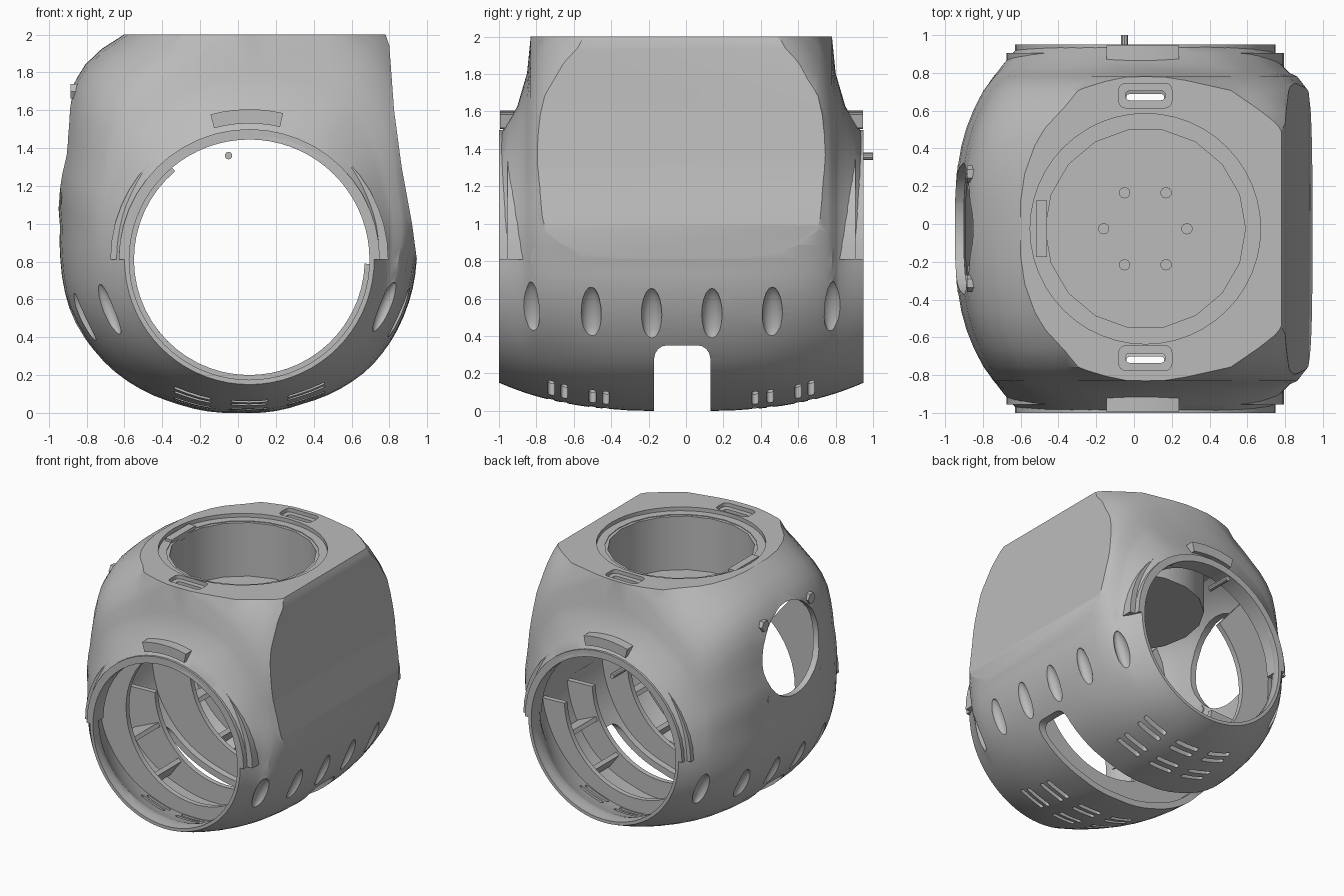
import bpy, bmesh
from math import sin, cos, atan2, radians, degrees, hypot, pi
from mathutils import Vector, Matrix

if "Cube" in bpy.data.objects:
    bpy.data.objects.remove(bpy.data.objects["Cube"])

grey = bpy.data.materials.new("plain grey")
grey.use_nodes = True
COL = (0.5, 0.5, 0.5, 1)
grey.diffuse_color = COL
grey.node_tree.nodes["Principled BSDF"].inputs["Base Color"].default_value = COL

CX, CZ, CY, HALF, END = 0.06, 0.81, -0.025, 0.975, 0.66


def finish(name, bm):
    bmesh.ops.recalc_face_normals(bm, faces=bm.faces[:])
    me = bpy.data.meshes.new(name)
    bm.to_mesh(me)
    bm.free()
    me.materials.append(grey)
    ob = bpy.data.objects.new(name, me)
    bpy.context.collection.objects.link(ob)
    return ob


def cut(ob, cutter):
    cutter.hide_render = True
    m = ob.modifiers.new("cut", 'BOOLEAN')
    m.operation, m.solver, m.object = 'DIFFERENCE', 'EXACT', cutter
    bpy.context.view_layer.objects.active = ob
    bpy.ops.object.modifier_apply(modifier=m.name)
    bpy.data.objects.remove(cutter)


def lerp_table(table, x):
    for (x0, v0), (x1, v1) in zip(table, table[1:]):
        if x <= x1:
            return v0 + (v1 - v0) * max(0, (x - x0) / (x1 - x0))
    return table[-1][1]


# Body outline around the long axis, before the flat top and side are cut
OUTLINE = [(.945, .82), (1.0, 1.3), (1.0, 1.65), (.83, 2.1), (.5, 2.2), (.06, 2.25),
           (-.25, 2.2), (-.6, 2.0), (-.78, 1.88), (-.87, 1.74), (-.92, 1.4), (-.94, 1.0),
           (-.94, .83), (-.88, .52), (-.68, .24), (-.33, .05), (0, 0), (.35, .05),
           (.7, .24), (.88, .52)]
RADII = sorted((degrees(atan2(z - CZ, x - CX)) % 360, hypot(x - CX, z - CZ)) for x, z in OUTLINE)
RADII = [(RADII[-1][0] - 360, RADII[-1][1])] + RADII + [(RADII[0][0] + 360, RADII[0][1])]
# Fall-off towards the ends: steep above and on the flat side, round elsewhere
STEEP = [(0, 1), (.6, 1), (.75, .95), (.826, .68), (.846, .43), (.9, .2), (1, 0)]
BLEND = [(0, .6), (20, .4), (45, .42), (60, .32), (75, .65), (86, 1), (95, 1), (110, .45),
         (180, 0), (320, 0), (360, .6)]
# Gently hollowed flat side
PANEL = [(.78, 2), (.80, 1.94), (.825, 1.6), (.865, 1.3), (.92, 1.0), (.947, .8)]


def surf(a, s):
    a, s = a % 360, min(abs(s), 1)
    w = lerp_table(BLEND, a)
    f = w * lerp_table(STEEP, s) + (1 - w) * (1 - s ** 2.8)
    return END + (lerp_table(RADII, a) - END) * f


def panel_cutter(inset):
    bm = bmesh.new()
    pts = [(x - inset, z) for x, z in PANEL] + [(1.4, .8), (1.4, 2.5), (.78 - inset, 2.5)]
    face = bm.faces.new([bm.verts.new((x, -1.5, z)) for x, z in pts])
    new = bmesh.ops.extrude_face_region(bm, geom=[face])["geom"]
    bmesh.ops.translate(bm, vec=(0, 3, 0), verts=[v for v in new if isinstance(v, bmesh.types.BMVert)])
    return finish("panel_cutter", bm)


def body(name, radius, steps, inset):
    bm = bmesh.new()
    n = 72
    rings = []
    for s in steps:
        ring = []
        for i in range(n):
            a = 360 * i / n
            r = radius(a, s)
            ring.append(bm.verts.new((CX + r * cos(radians(a)), CY + s * HALF, CZ + r * sin(radians(a)))))
        rings.append(ring)
    for p, q in zip(rings, rings[1:]):
        for i in range(n):
            j = (i + 1) % n
            bm.faces.new((p[i], p[j], q[j], q[i]))
    bm.faces.new(rings[0])
    bm.faces.new(rings[-1])
    # flat top
    bmesh.ops.bisect_plane(bm, geom=bm.verts[:] + bm.edges[:] + bm.faces[:], dist=1e-5,
                           plane_co=(0, 0, 2 - inset), plane_no=(0, 0, 1), clear_outer=True)
    bmesh.ops.holes_fill(bm, edges=[e for e in bm.edges if e.is_boundary], sides=0)
    ob = finish(name, bm)
    cut(ob, panel_cutter(inset))
    return ob


def boxes(name, items, bevel=0, axis=None):
    """Boxes from (centre, size); edges along the axis can be rounded."""
    bm = bmesh.new()
    for c, d in items:
        vs = bmesh.ops.create_cube(bm, size=1)["verts"]
        for v in vs:
            v.co = Vector(c) + Vector(v.co[k] * d[k] for k in range(3))
    if bevel:
        es = [e for e in bm.edges if abs((e.verts[0].co - e.verts[1].co).normalized()[axis]) > .99]
        bmesh.ops.bevel(bm, geom=es, offset=bevel, segments=4, profile=.5, affect='EDGES')
    return finish(name, bm)


def rods(name, items, axis='Z', sides=24):
    """Cylinders from (centre, radius, length)."""
    turn = {'Z': Matrix(), 'X': Matrix.Rotation(pi / 2, 4, 'Y'), 'Y': Matrix.Rotation(pi / 2, 4, 'X')}[axis]
    bm = bmesh.new()
    for c, r, h in items:
        bmesh.ops.create_cone(bm, cap_ends=True, segments=sides, radius1=r, radius2=r, depth=h,
                              matrix=Matrix.Translation(c) @ turn)
    return finish(name, bm)


def arc(name, a0, a1, rin, rout, lo, hi, n=24, upright=False):
    """Bar of rectangular section swept round the long axis or the vertical one."""
    bm = bmesh.new()
    full = a1 - a0 == 360
    rows = []
    for i in range(n + (not full)):
        a = a0 + (a1 - a0) * i / n
        c, s = cos(radians(a)), sin(radians(a))
        ro = rout(a) if callable(rout) else rout
        row = []
        for r, h in ((rin, lo), (ro, lo), (ro, hi), (rin, hi)):
            row.append(bm.verts.new((CX + r * c, CY + r * s, h) if upright else (CX + r * c, h, CZ + r * s)))
        rows.append(row)
    for p, q in zip(rows, rows[1:] + (rows[:1] if full else [])):
        for k in range(4):
            bm.faces.new((p[k], p[(k + 1) % 4], q[(k + 1) % 4], q[k]))
    if not full:
        bm.faces.new(rows[0])
        bm.faces.new(rows[-1])
    return finish(name, bm)


# Hollow shell
HALF_STEPS = [.15, .3, .45, .55, .65, .75, .8, .826, .846, .87, .9, .95, 1]
STEPS = [-s for s in reversed(HALF_STEPS)] + [0] + HALF_STEPS
shell = body("shell", surf, STEPS, 0)


def inner(a, s):
    return max(.635, surf(a, s * 1.06) - .05)


cut(shell, body("cavity", inner, [-1.1] + STEPS + [1.1], .06))

# Top seat, top hole, top pockets with through slots
cut(shell, rods("seat_cutter", [((CX, CY, 2.07), .61, .2)], sides=48))
cut(shell, rods("top_hole_cutter", [((CX, CY, 2), .55, .5)], sides=24))
ENDS = (-.71, .68)
cut(shell, boxes("pocket_cutter", [((CX, y, 2), (.28, .13, .06)) for y in ENDS], .035, 2))
cut(shell, boxes("slot_cutter", [((CX, y, 1.95), (.21, .05, .4)) for y in ENDS], .022, 2))

# Round port on the right side, wide slot underneath
cut(shell, rods("port_cutter", [((-.85, CY, 1.42), .35, .6)], 'X', 32))
cut(shell, boxes("belly_cutter", [((0, -.02, .1), (3, .3, .5))], .07, 0))

# Belly grille
ROWS = (-.72, -.65, -.5, -.43, .37, .45, .6, .67)
cut(shell, boxes("grille_cutter", [((CX + x, y, .1), (.2, .035, .5)) for y in ROWS for x in (-.3, 0, .3)], .016, 2))

# Scooped vents along both flanks
bm = bmesh.new()
for i in range(6):
    y = -.83 + .323 * i
    for a in (200, 340):
        r = surf(a, (y - CY) / HALF)
        spot = Vector((CX + r * cos(radians(a)), y, CZ + r * sin(radians(a))))
        tilt = Matrix.Rotation(radians(-20 if a < 270 else 20), 4, 'Y')
        m = Matrix.Translation(spot) @ tilt @ Matrix.Diagonal((.045, .055, .15, 1))
        bmesh.ops.create_uvsphere(bm, u_segments=16, v_segments=10, radius=1, matrix=m)
cut(shell, finish("vent_cutter", bm))

# Stepped arches and visor ledges over the two end openings
parts = [shell]
for tag, d in (("front", -1), ("back", 1)):
    at = lambda k: CY + d * k
    parts.append(arc(tag + "_arch", 0, 180, .637, .735, *sorted((at(.84), at(.93)))))
    parts.append(arc(tag + "_arch_lip", 0, 180, .637, .69, *sorted((at(.9), at(.975)))))
    parts.append(arc(tag + "_ledge", 77, 105, .72, .795, *sorted((at(.82), at(.97))), n=6))

# Well in the top with its floor and screws
parts.append(arc("well_wall", 0, 360, .53, .57, 1.49, 1.96, 18, True))
parts.append(arc("well_rim", 0, 360, .53, .6, 1.92, 1.965, 18, True))
parts.append(rods("well_floor", [((CX, CY, 1.515), .56, .05)]))
parts.append(boxes("well_key", [((-.49, CY, 1.965), (.06, .3, .05))]))
screws = [((CX + .22 * cos(pi * k / 3), CY + .22 * sin(pi * k / 3), 1.55), .03, .04) for k in range(6)]
parts.append(rods("floor_screws", screws, sides=10))

# Ribs inside the shell
for i, y in enumerate((-.6, -.24, .2, .55)):
    wide = abs(y) > .4
    reach = lambda a, y=y: inner(a, (y - CY) / HALF) + .015
    parts.append(arc("ring_rib_%d" % i, 130 if wide else 182, 358, .61, reach, y - .02, y + .02, 36))
for i, a in enumerate((205, 232, 308, 335)):
    for tag, lo, hi in (("front", -.6, -.24), ("back", .2, .55)):
        reach = lambda b: inner(b, .58) + .02
        parts.append(arc("%s_long_rib_%d" % (tag, i), a - 1.5, a + 1.5, .63, reach, lo, hi, 1))

# Bosses round the port, locating pin at the back
bosses = [((-.86 if z > 1.4 else -.91, CY + y, z), .045, .05) for y in (-.29, .29) for z in (1.14, 1.7)]
parts.append(rods("port_bosses", bosses, 'X', 6))
parts.append(rods("back_pin", [((-.05, .9, 1.36), .02, .2)], 'Y', 10))

for ob in parts:
    bpy.ops.object.select_all(action='DESELECT')
    ob.select_set(True)
    bpy.context.view_layer.objects.active = ob
    bpy.ops.object.shade_smooth_by_angle(angle=radians(28))
